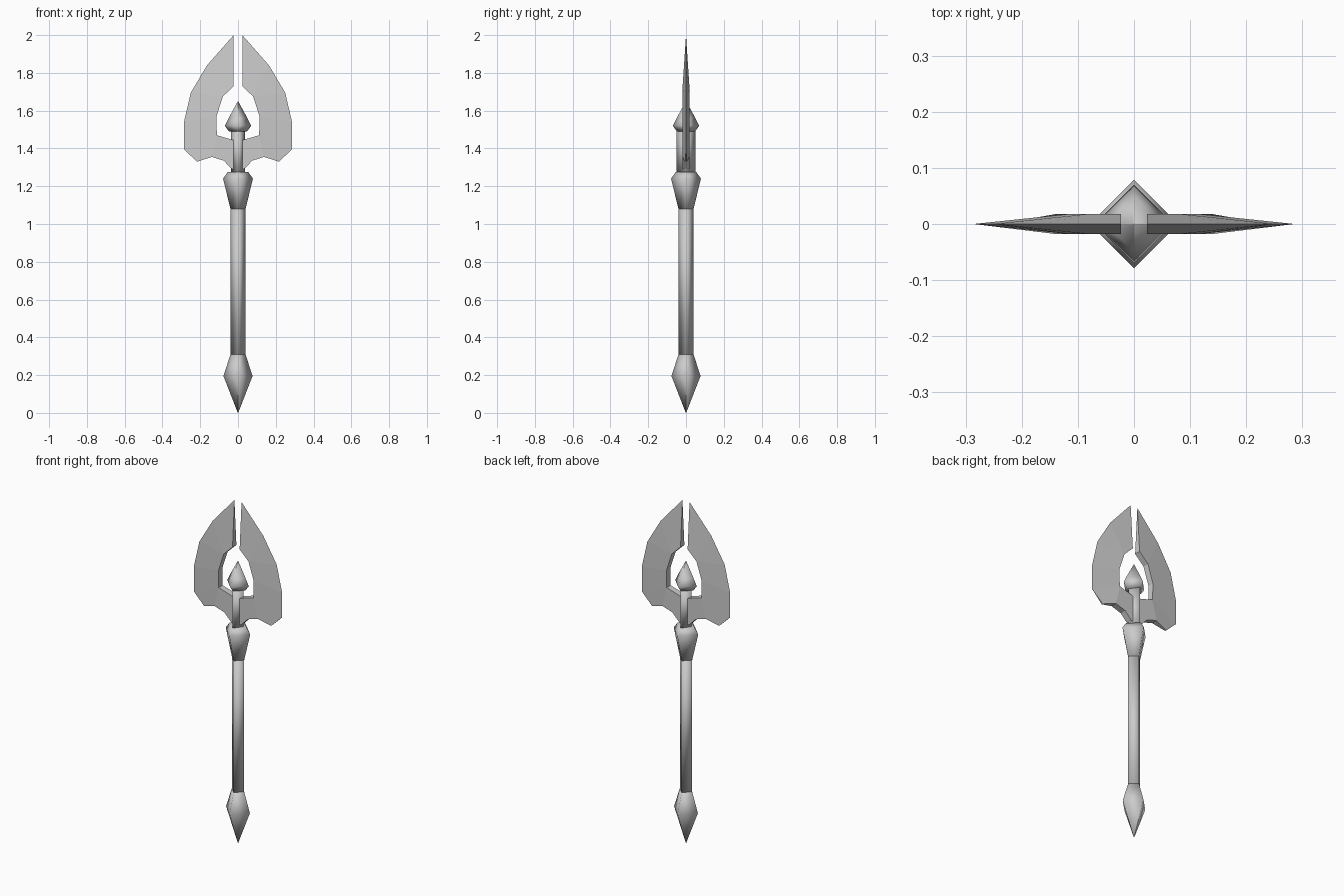
import bpy, bmesh, math

cube = bpy.data.objects.get("Cube")
if cube:
    bpy.data.objects.remove(cube, do_unlink=True)

STEEL = (0.6, 0.6, 0.6, 1.0)
steel = bpy.data.materials.new("grey_steel")
steel.use_nodes = True
steel.diffuse_color = STEEL
steel.node_tree.nodes["Principled BSDF"].inputs["Base Color"].default_value = STEEL


def finish(name, bm, smooth_angle=None):
    """Clean the mesh, make the object and shade it."""
    bmesh.ops.remove_doubles(bm, verts=bm.verts[:], dist=0.0005)
    bmesh.ops.recalc_face_normals(bm, faces=bm.faces[:])
    mesh = bpy.data.meshes.new(name)
    bm.to_mesh(mesh)
    bm.free()
    mesh.materials.append(steel)
    obj = bpy.data.objects.new(name, mesh)
    bpy.context.collection.objects.link(obj)
    if smooth_angle:
        bpy.ops.object.select_all(action='DESELECT')
        obj.select_set(True)
        bpy.context.view_layer.objects.active = obj
        bpy.ops.object.shade_smooth_by_angle(angle=math.radians(smooth_angle))
    return obj


def diamond_loft(name, rings):
    """Four-sided column with corners on the axes; rings are (x, y, z)."""
    bm = bmesh.new()
    loops = [[bm.verts.new(p) for p in
              ((rx, 0, z), (0, ry, z), (-rx, 0, z), (0, -ry, z))]
             for rx, ry, z in rings]
    for low, high in zip(loops, loops[1:]):
        for i in range(4):
            j = (i + 1) % 4
            bm.faces.new((low[i], low[j], high[j], high[i]))
    bm.faces.new(loops[0][::-1])
    bm.faces.new(loops[-1])
    return finish(name, bm, 95)


def square(r, z):
    return (r, r, z)


# Pointed pommel, grip and flared collar
diamond_loft("pommel", [square(0.001, 0), square(0.077, 0.195), square(0.04, 0.31)])
diamond_loft("shaft", [square(0.04, 0.31), square(0.04, 1.08)])
diamond_loft("collar", [square(0.04, 1.08), square(0.079, 1.24), square(0.055, 1.275)])

# Neck and spear point between the blades
diamond_loft("neck", [(0.036, 0.05, 1.27), (0.036, 0.05, 1.495)])
diamond_loft("spear_point", [square(0.048, 1.49), square(0.07, 1.52),
                             square(0.05, 1.56), square(0.001, 1.65)])

# Twin blades: keen outer edge, thick inner edge, as (x, z, half thickness)
T = 0.018
keen = [(0.023, 2.0), (0.164, 1.84), (0.25, 1.695), (0.286, 1.54), (0.286, 1.395)]
thick = [(0.138, 1.355), (0.075, 1.335), (0.037, 1.295), (0, 1.275), (0, 1.437),
         (0.112, 1.47), (0.114, 1.57), (0.08, 1.675), (0.023, 1.73)]
outline = ([(x, z, 0) for x, z in keen] + [(0.217, 1.33, 0.004)]
           + [(x, z, T) for x, z in thick])
panels = [(0, 1, 13, 14), (1, 2, 13), (2, 3, 12, 13), (3, 4, 11, 12),
          (4, 5, 6, 11), (6, 7, 10, 11), (7, 8, 9, 10)]
bm = bmesh.new()
front = [bm.verts.new((x, -t, z)) for x, z, t in outline]
back = [bm.verts.new((x, t, z)) for x, z, t in outline]
for panel in panels:
    bm.faces.new([front[i] for i in panel])
    bm.faces.new([back[i] for i in reversed(panel)])
count = len(outline)
for i in range(4, count):
    j = (i + 1) % count
    if i != 9:  # leave the root open where the halves meet
        bm.faces.new((front[i], back[i], back[j], front[j]))
blades = finish("twin_blades", bm)
mirror = blades.modifiers.new("Mirror", 'MIRROR')
mirror.use_axis[0] = True
